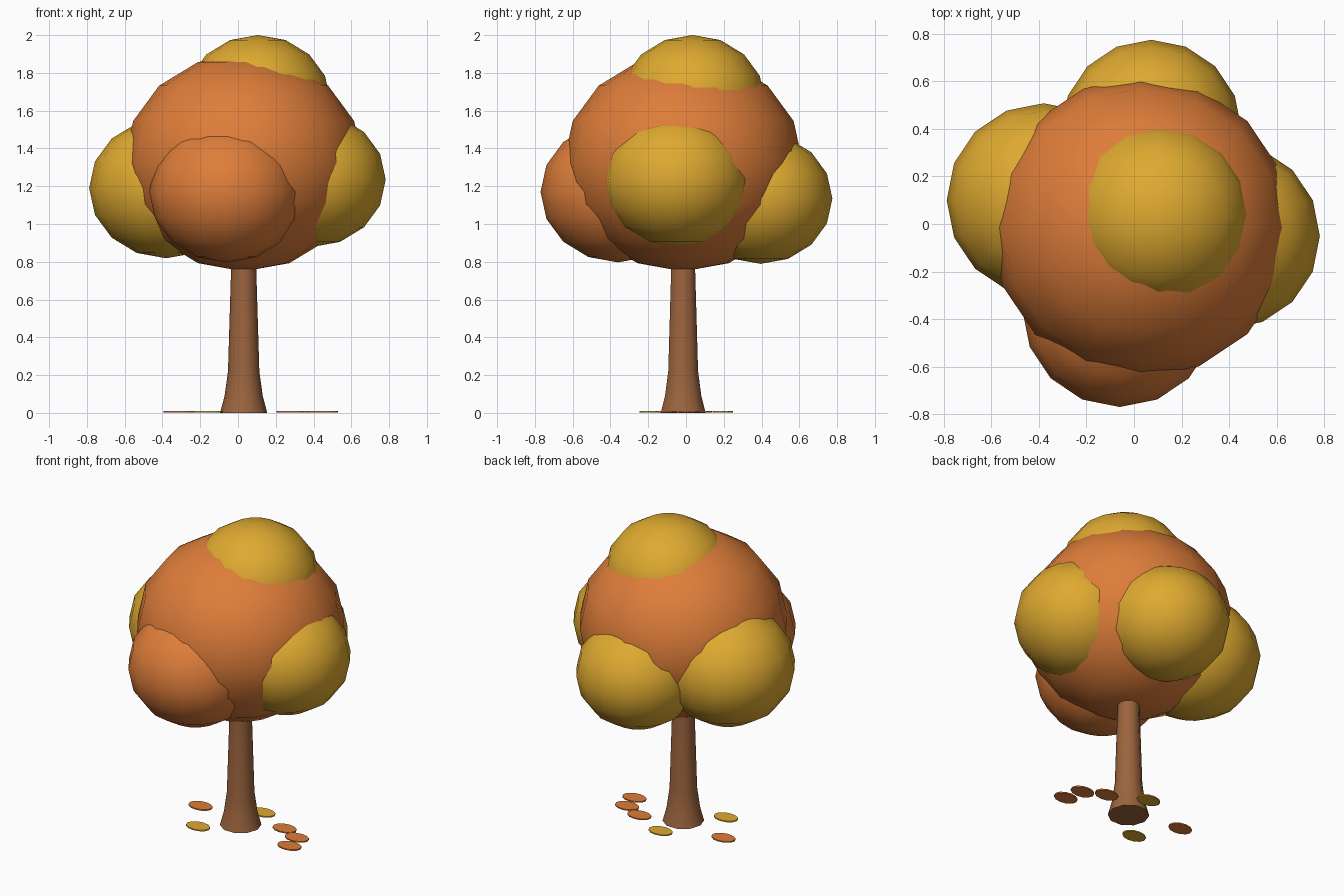
import bpy, bmesh, math
from mathutils import Matrix

if "Cube" in bpy.data.objects:
    bpy.data.objects.remove(bpy.data.objects["Cube"])


def material(name, rgb):
    m = bpy.data.materials.new(name)
    m.diffuse_color = (*rgb, 1)
    m.use_nodes = True
    m.node_tree.nodes["Principled BSDF"].inputs["Base Color"].default_value = m.diffuse_color
    return m


ORANGE = material("autumn_orange", (0.73, 0.205, 0.042))
YELLOW = material("autumn_yellow", (0.73, 0.40, 0.03))
BARK = material("bark_brown", (0.33, 0.127, 0.048))


def add_object(name, bm, mat, smooth_angle=None):
    bmesh.ops.recalc_face_normals(bm, faces=bm.faces)
    mesh = bpy.data.meshes.new(name)
    bm.to_mesh(mesh)
    bm.free()
    mesh.materials.append(mat)
    obj = bpy.data.objects.new(name, mesh)
    bpy.context.collection.objects.link(obj)
    if smooth_angle:
        bpy.ops.object.select_all(action='DESELECT')
        obj.select_set(True)
        bpy.context.view_layer.objects.active = obj
        bpy.ops.object.shade_smooth_by_angle(angle=math.radians(smooth_angle))
    return obj


def foliage(name, center, radius, mat):
    # slightly flattened ball
    bm = bmesh.new()
    bmesh.ops.create_uvsphere(bm, u_segments=16, v_segments=8, radius=radius)
    bmesh.ops.scale(bm, vec=(1, 1, 0.91), verts=bm.verts)
    bmesh.ops.translate(bm, vec=center, verts=bm.verts)
    add_object(name, bm, mat, 60)


def trunk(center, profile, sides=10):
    # flared trunk lofted through (radius, height) rings
    bm = bmesh.new()
    rings = []
    for r, z in profile:
        rings.append([bm.verts.new((center[0] + r * math.cos(2 * math.pi * i / sides),
                                    center[1] + r * math.sin(2 * math.pi * i / sides), z))
                      for i in range(sides)])
    for a, b in zip(rings, rings[1:]):
        for i in range(sides):
            j = (i + 1) % sides
            bm.faces.new((a[i], a[j], b[j], b[i]))
    bm.faces.new(rings[0][::-1])
    bm.faces.new(rings[-1])
    add_object("trunk", bm, BARK, 50)


def fallen_leaf(name, x, y, mat):
    # thin oval disc lying on the ground
    bm = bmesh.new()
    bmesh.ops.create_cone(bm, cap_ends=True, segments=12, radius1=1, radius2=1, depth=1)
    bmesh.ops.transform(bm, verts=bm.verts,
                        matrix=Matrix.Translation((x, y, 0.005)) @ Matrix.Diagonal((0.08, 0.055, 0.008, 1)))
    add_object(name, bm, mat)


trunk((0.03, -0.015), [(0.125, 0), (0.101, 0.09), (0.083, 0.22), (0.067, 0.75), (0.064, 0.95)])

# crown
foliage("crown_main", (0.03, -0.015, 1.325), 0.633, ORANGE)
foliage("crown_front", (-0.06, -0.36, 1.17), 0.41, ORANGE)
foliage("crown_left", (-0.38, 0.10, 1.19), 0.408, YELLOW)
foliage("crown_right", (0.39, -0.05, 1.235), 0.392, YELLOW)
foliage("crown_back", (0.073, 0.395, 1.135), 0.38, YELLOW)
foliage("crown_top", (0.105, 0.035, 1.65), 0.385, YELLOW)

# leaves around the foot of the tree
LEAVES = [(-0.315, 0.057, ORANGE), (0.05, 0.195, YELLOW), (-0.16, -0.19, YELLOW),
          (0.285, 0.083, ORANGE), (0.42, 0.018, ORANGE), (0.45, -0.103, ORANGE)]
for i, (x, y, mat) in enumerate(LEAVES):
    fallen_leaf(f"fallen_leaf_{i + 1}", x, y, mat)
